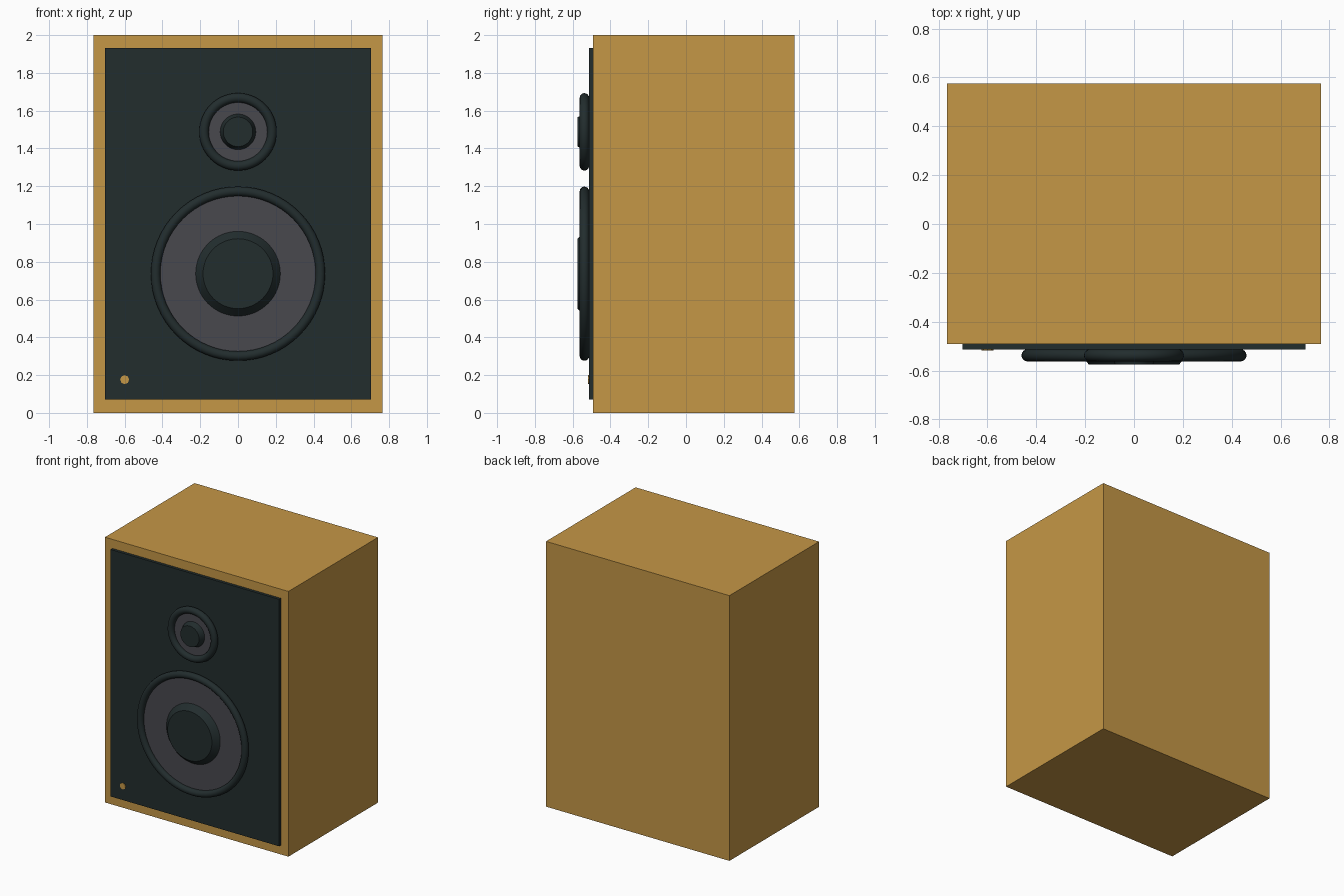
import bpy, math

if "Cube" in bpy.data.objects:
    bpy.data.objects.remove(bpy.data.objects["Cube"])


def material(name, rgb):
    m = bpy.data.materials.new(name)
    m.diffuse_color = (*rgb, 1.0)
    m.use_nodes = True
    m.node_tree.nodes["Principled BSDF"].inputs["Base Color"].default_value = m.diffuse_color
    return m


WOOD = material("golden wood", (0.558, 0.309, 0.061))
DARK = material("dark slate", (0.016, 0.026, 0.027))
GREY = material("cone grey", (0.065, 0.065, 0.076))
FACE_FRONT = (math.pi / 2, 0, 0)  # turns local +z towards -y


def finish(name, mat, smooth=False):
    ob = bpy.context.object
    ob.name = name
    ob.data.materials.append(mat)
    if smooth:
        bpy.ops.object.shade_smooth_by_angle(angle=math.radians(35))
    return ob


def box(name, mat, lo, hi):
    bpy.ops.mesh.primitive_cube_add(size=1, location=[(a + b) / 2 for a, b in zip(lo, hi)])
    ob = finish(name, mat)
    ob.scale = [b - a for a, b in zip(lo, hi)]
    bpy.ops.object.transform_apply(location=False, rotation=False, scale=True)


def disc(name, mat, x, z, y_back, y_front, r_back, r_front, sides=64):
    """Round plate or tapered cap standing out towards the front."""
    bpy.ops.mesh.primitive_cone_add(
        vertices=sides, radius1=r_back, radius2=r_front, depth=y_back - y_front,
        location=(x, (y_back + y_front) / 2, z), rotation=FACE_FRONT)
    finish(name, mat, smooth=sides > 12)


def driver(name, z, outer, cap_back, cap_front):
    """Speaker driver: rounded surround, flat cone and tapered centre cap."""
    tube = 0.025
    bpy.ops.mesh.primitive_torus_add(
        major_radius=outer - tube, minor_radius=tube, major_segments=64, minor_segments=16,
        location=(0, -0.538, z), rotation=FACE_FRONT)
    finish(name + "_surround", DARK, smooth=True)
    disc(name + "_cone", GREY, 0, z, -0.505, -0.532, outer - tube, outer - tube)
    disc(name + "_cap", DARK, 0, z, -0.53, -0.575, cap_back, cap_front)


# Cabinet and front baffle
box("cabinet", WOOD, (-0.765, -0.492, 0), (0.765, 0.575, 2))
box("baffle", DARK, (-0.703, -0.514, 0.07), (0.703, -0.48, 1.932))

# Large and small drivers
driver("woofer", 0.737, 0.461, 0.226, 0.185)
driver("tweeter", 1.488, 0.205, 0.095, 0.078)

# Small indicator in the lower corner
disc("indicator", WOOD, -0.6, 0.176, -0.51, -0.518, 0.024, 0.024, sides=8)
